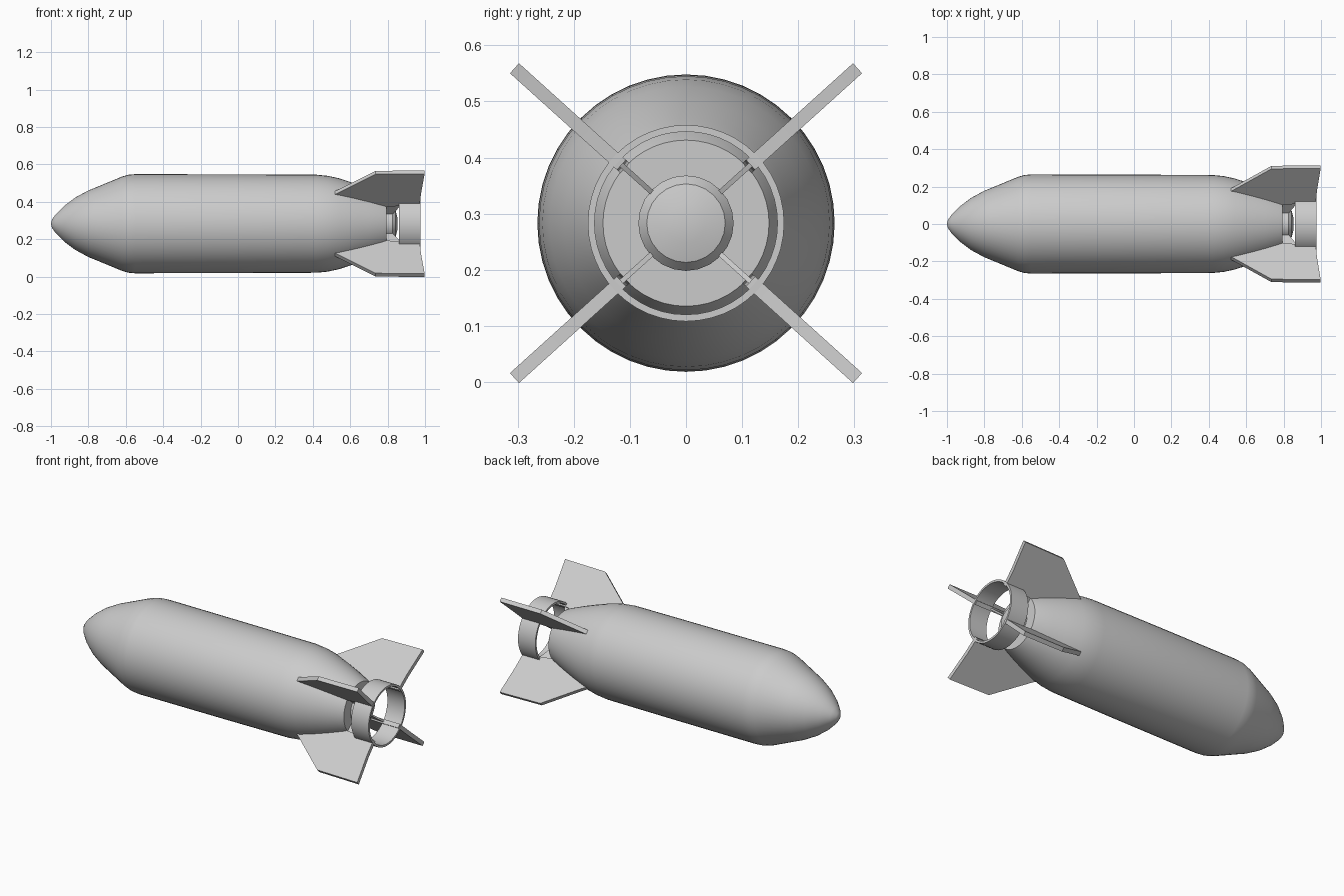
import bpy, bmesh, math
from mathutils import Vector

if "Cube" in bpy.data.objects:
    bpy.data.objects.remove(bpy.data.objects["Cube"])

CZ = 0.283  # height of the long axis
grey = bpy.data.materials.new("light_grey")
grey.diffuse_color = (0.6, 0.6, 0.6, 1)
grey.use_nodes = True
grey.node_tree.nodes["Principled BSDF"].inputs["Base Color"].default_value = grey.diffuse_color


def finish(bm, name, angle=35):
    bmesh.ops.recalc_face_normals(bm, faces=bm.faces)
    me = bpy.data.meshes.new(name)
    bm.to_mesh(me)
    bm.free()
    ob = bpy.data.objects.new(name, me)
    me.materials.append(grey)
    bpy.context.collection.objects.link(ob)
    bpy.ops.object.select_all(action='DESELECT')
    ob.select_set(True)
    bpy.context.view_layer.objects.active = ob
    bpy.ops.object.shade_smooth_by_angle(angle=math.radians(angle))
    return ob


def lathe(name, profile, closed=False, n=48, angle=35):
    """Spin (x, radius) points around the long axis."""
    bm = bmesh.new()
    vs = [bm.verts.new((x, 0, CZ + r)) for x, r in profile]
    edges = [bm.edges.new(p) for p in zip(vs, vs[1:])]
    if closed:
        edges.append(bm.edges.new((vs[-1], vs[0])))
    bmesh.ops.spin(bm, geom=vs + edges, cent=(0, 0, CZ), axis=(1, 0, 0),
                   angle=2 * math.pi, steps=n)
    bmesh.ops.remove_doubles(bm, verts=bm.verts, dist=1e-5)
    return finish(bm, name, angle)


def plate(name, outline, sy, sz, thick):
    """Flat plate in the plane of the long axis and a diagonal, from (x, radius)."""
    d = Vector((0, 0.742 * sy, 0.67 * sz))
    side = d.cross(Vector((1, 0, 0))).normalized() * thick / 2
    bm = bmesh.new()
    mid = [Vector((x, 0, CZ)) + d * r for x, r in outline]
    a = [bm.verts.new(p + side) for p in mid]
    b = [bm.verts.new(p - side) for p in mid]
    bm.faces.new(a)
    bm.faces.new(b[::-1])
    for i in range(len(a)):
        j = (i + 1) % len(a)
        bm.faces.new((a[j], a[i], b[i], b[j]))
    return finish(bm, name, 30)


# Casing: pointed nose, straight barrel, tapering tail with a flat end
lathe("bomb_body", [
    (-1.0, 0), (-0.995, 0.022), (-0.975, 0.05), (-0.93, 0.095), (-0.87, 0.14),
    (-0.80, 0.178), (-0.77, 0.19), (-0.62, 0.252), (-0.585, 0.262),
    (-0.55, 0.265), (0.0, 0.264), (0.42, 0.262), (0.48, 0.256), (0.54, 0.243),
    (0.62, 0.217), (0.70, 0.188), (0.775, 0.158), (0.795, 0.148), (0.795, 0)])

# Rounded knob on the tail end
lathe("tail_knob", [(0.78, 0), (0.78, 0.085), (0.825, 0.085), (0.843, 0.07),
                    (0.852, 0.035), (0.854, 0)], n=24)

# Open ring behind the tail
lathe("tail_ring", [(0.862, 0.163), (0.975, 0.163), (0.975, 0.175),
                    (0.862, 0.175)], closed=True)

# Four diagonal fins and the thin struts between knob and fins
fin = [(0.50, 0.235), (0.54, 0.262), (0.735, 0.408), (0.998, 0.412),
       (0.978, 0.25), (0.972, 0.155), (0.86, 0.155), (0.78, 0.145), (0.62, 0.2)]
strut = [(0.785, 0.07), (0.785, 0.16), (0.875, 0.165), (0.87, 0.15),
         (0.82, 0.07)]
for sy, side in ((-1, "front"), (1, "back")):
    for sz, level in ((-1, "lower"), (1, "upper")):
        plate(f"{level}_{side}_fin", fin, sy, sz, 0.024)
        plate(f"{level}_{side}_strut", strut, sy, sz, 0.009)
